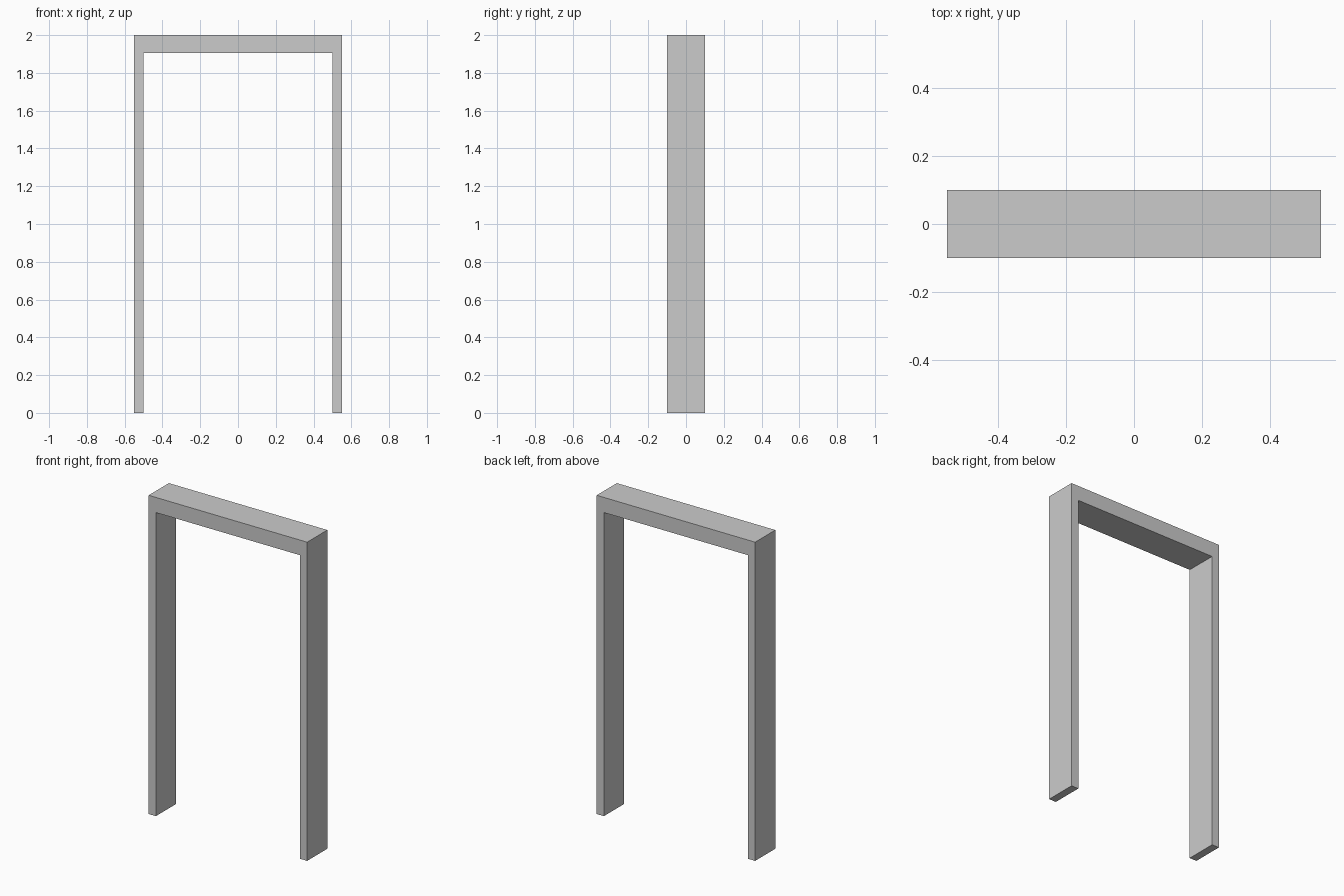
import bpy
import bmesh

if "Cube" in bpy.data.objects:
    bpy.data.objects.remove(bpy.data.objects["Cube"])

HALF_W, OPENING, HEIGHT, HEAD, DEPTH = 0.55, 0.50, 2.0, 1.905, 0.20

# Door frame: one U-shaped outline (two jambs and a head), extruded front to back
half = [(HALF_W, HEIGHT), (HALF_W, 0), (OPENING, 0), (OPENING, HEAD)]
outline = half + [(-x, z) for x, z in reversed(half)]

bm = bmesh.new()
front = bm.faces.new([bm.verts.new((x, -DEPTH / 2, z)) for x, z in outline])
extruded = bmesh.ops.extrude_face_region(bm, geom=[front], use_keep_orig=True)
back = [v for v in extruded["geom"] if isinstance(v, bmesh.types.BMVert)]
bmesh.ops.translate(bm, verts=back, vec=(0, DEPTH, 0))
bmesh.ops.recalc_face_normals(bm, faces=bm.faces)

mesh = bpy.data.meshes.new("door_frame")
bm.to_mesh(mesh)
bm.free()
frame = bpy.data.objects.new("door_frame", mesh)
bpy.context.collection.objects.link(frame)
